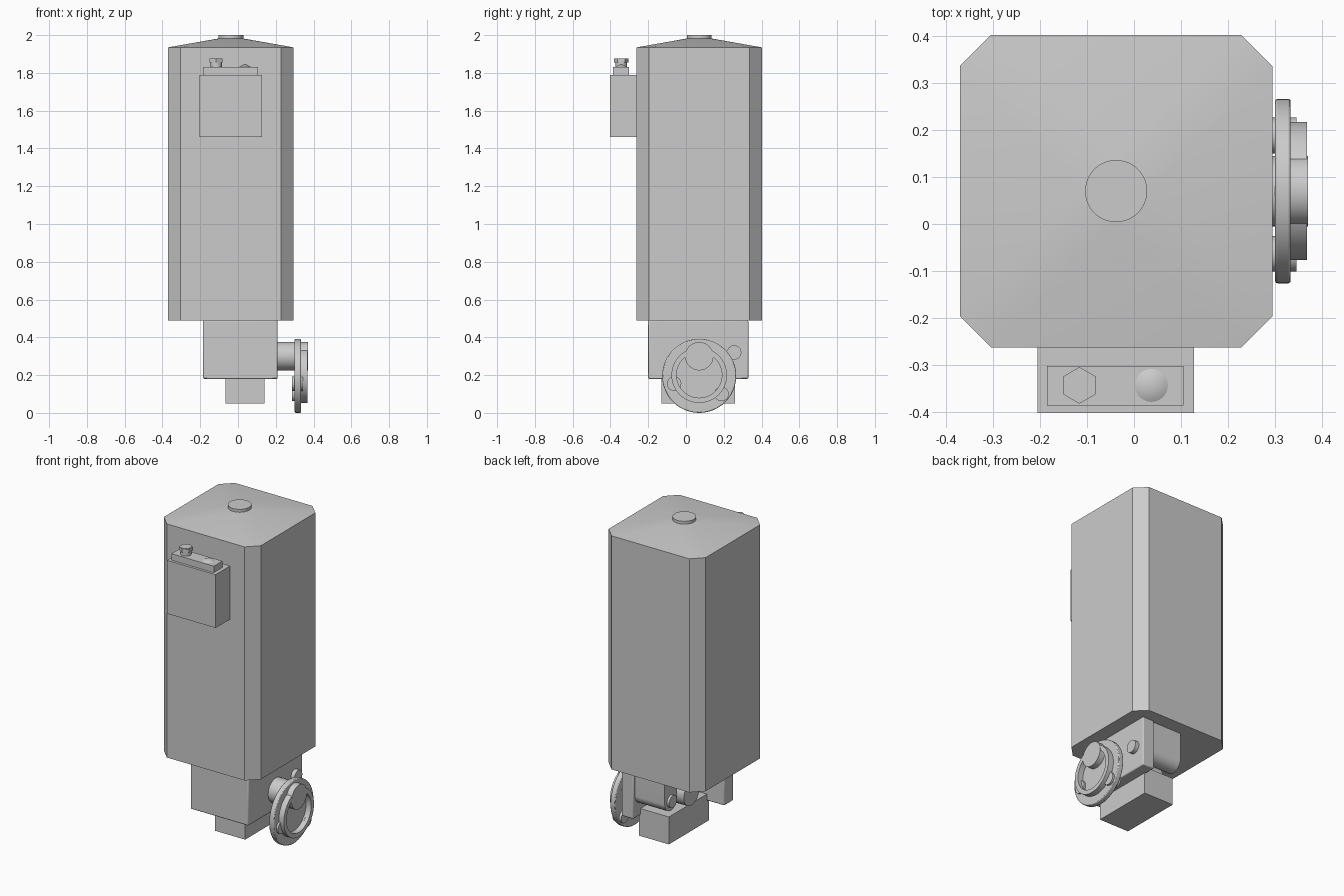
import bpy, bmesh, math
from mathutils import Matrix, Vector

default = bpy.data.objects.get("Cube")
if default:
    bpy.data.objects.remove(default, do_unlink=True)

grey = bpy.data.materials.new("light_grey")
grey.use_nodes = True
grey.diffuse_color = (0.6, 0.6, 0.6, 1)
grey.node_tree.nodes["Principled BSDF"].inputs["Base Color"].default_value = (0.6, 0.6, 0.6, 1)


def finish(name, bm, bevel=0):
    bmesh.ops.recalc_face_normals(bm, faces=bm.faces)
    mesh = bpy.data.meshes.new(name)
    bm.to_mesh(mesh)
    bm.free()
    mesh.materials.append(grey)
    ob = bpy.data.objects.new(name, mesh)
    bpy.context.collection.objects.link(ob)
    if bevel:
        mod = ob.modifiers.new("edge_bevel", 'BEVEL')
        mod.width, mod.segments = bevel, 2
    bpy.ops.object.select_all(action='DESELECT')
    ob.select_set(True)
    bpy.context.view_layer.objects.active = ob
    bpy.ops.object.shade_smooth_by_angle(angle=math.radians(30))
    return ob


def box(name, lo, hi, bevel=0):
    lo, hi = Vector(lo), Vector(hi)
    bm = bmesh.new()
    bmesh.ops.create_cube(bm, size=1, matrix=Matrix.Translation((lo + hi) / 2)
                          @ Matrix.Diagonal((*(hi - lo), 1)))
    return finish(name, bm, bevel)


def rod(name, axis, centre, start, end, radius, tip=None, sides=48, bevel=0):
    """Cylinder or cone from start to end; centre gives the other two coordinates."""
    mid, depth = (start + end) / 2, end - start
    if axis == 'X':
        place = Matrix.Translation((mid, *centre)) @ Matrix.Rotation(math.pi / 2, 4, 'Y')
    else:
        place = Matrix.Translation((*centre, mid))
        if sides == 6:
            place = place @ Matrix.Rotation(math.pi / 2, 4, 'X') @ Matrix.Rotation(-math.pi / 2, 4, 'X')
    bm = bmesh.new()
    bmesh.ops.create_cone(bm, cap_ends=True, segments=sides, radius1=radius,
                          radius2=radius if tip is None else tip, depth=depth, matrix=place)
    return finish(name, bm, bevel)


def circle(radius, count=48):
    return [(radius * math.cos(2 * math.pi * i / count),
             radius * math.sin(2 * math.pi * i / count)) for i in range(count)]


# Tall chamfered cabinet with a roof sloping up to a round cap
CX, CY, HALF, CUT = -0.038, 0.07, 0.332, 0.266
octagon = [(sx * a, sy * b) for sx in (-1, 1) for sy in (-1, 1)
           for a, b in ((HALF, CUT), (CUT, HALF))]
bm = bmesh.new()
for outline, z in ((octagon, 0.49), (octagon, 1.935), (circle(0.066), 1.982)):
    for x, y in outline:
        bm.verts.new((CX + x, CY + y, z))
bmesh.ops.convex_hull(bm, input=bm.verts)
bmesh.ops.dissolve_limit(bm, angle_limit=0.001, verts=bm.verts, edges=bm.edges)
finish("cabinet", bm)
rod("roof_cap", 'Z', (CX, CY), 1.975, 2.0, 0.066)

# Terminal box on the front
box("terminal_box", (-0.205, -0.402, 1.46), (0.128, -0.26, 1.79))
box("terminal_lid", (-0.185, -0.386, 1.79), (0.105, -0.302, 1.83))
rod("gland_stem", 'Z', (-0.116, -0.343), 1.83, 1.86, 0.03)
rod("gland_nut", 'Z', (-0.116, -0.343), 1.855, 1.875, 0.039, sides=6)
rod("gland_top", 'Z', (-0.116, -0.343), 1.875, 1.877, 0.03)
rod("lid_button", 'Z', (0.037, -0.343), 1.83, 1.848, 0.035, tip=0)

# Bracket plates below the cabinet
box("front_plate", (-0.185, -0.2, 0.18), (0.21, -0.11, 0.49), 0.006)
box("side_plate", (0.13, -0.2, 0.18), (0.21, 0.33, 0.49), 0.006)
box("lower_block", (-0.065, -0.13, 0.05), (0.14, 0.26, 0.22))

# Hinge lug with a rounded lower end, and its pin
bm = bmesh.new()
for x in (-0.075, 0.135):
    for y, z in circle(0.06):
        bm.verts.new((x, 0.255 + y, 0.32 + z))
    for y in (0.195, 0.315):
        bm.verts.new((x, y, 0.49))
bmesh.ops.convex_hull(bm, input=bm.verts)
bmesh.ops.dissolve_limit(bm, angle_limit=0.001, verts=bm.verts, edges=bm.edges)
finish("hinge_lug", bm)
rod("hinge_pin", 'X', (0.255, 0.32), -0.09, 0.235, 0.038)

# Drive shaft and hand wheel on the left side
rod("drive_shaft", 'X', (CY, 0.3), -0.087, 0.37, 0.075)
rod("wheel_disc", 'X', (CY, 0.196), 0.3, 0.333, 0.196, bevel=0.005)

# Raised rim: a rectangular profile spun around the wheel axis
bm = bmesh.new()
profile = [bm.verts.new((x, CY, 0.2 + r))
           for x, r in ((0.33, 0.12), (0.368, 0.12), (0.368, 0.147), (0.33, 0.147))]
edges = [bm.edges.new((profile[i], profile[(i + 1) % 4])) for i in range(4)]
bmesh.ops.spin(bm, geom=profile + edges, cent=(0, CY, 0.2), axis=(1, 0, 0),
               angle=2 * math.pi, steps=64, use_merge=True)
bmesh.ops.remove_doubles(bm, verts=bm.verts, dist=0.0001)
finish("wheel_rim", bm)

# Small studs through the wheel
for name, spot in (("front_stud", (-0.063, 0.155)), ("rear_stud", (0.188, 0.1))):
    rod(name, 'X', spot, 0.285, 0.345, 0.038)
